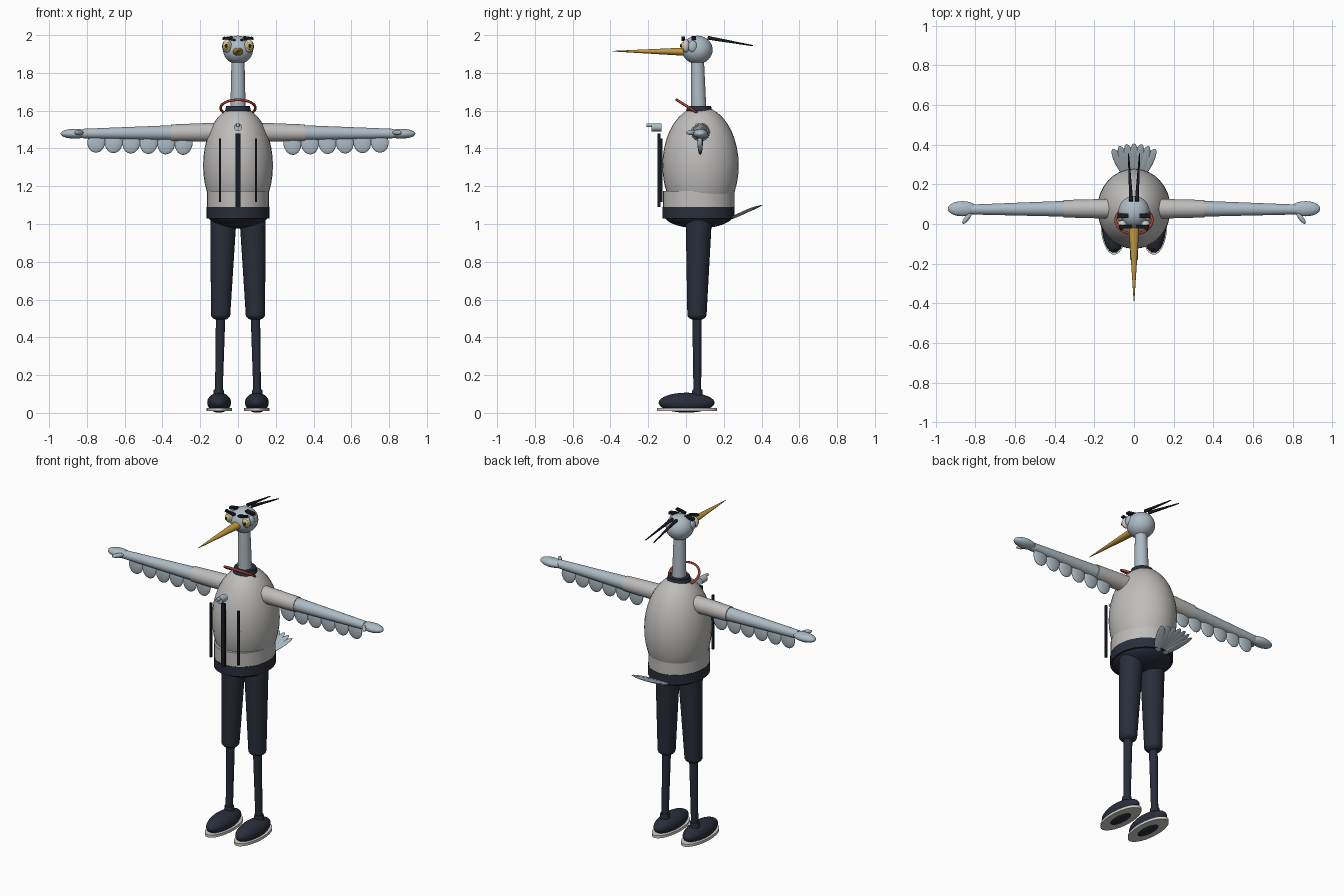
import bpy
from math import radians, sin, cos
from mathutils import Vector


def mat(name, r, g, b):
    m = bpy.data.materials.new(name)
    m.diffuse_color = (r, g, b, 1)
    return m


NAVY = mat("navy", 0.022, 0.027, 0.042)
BLACK = mat("black", 0.010, 0.011, 0.016)
PLUME = mat("plume_grey", 0.42, 0.50, 0.56)
CLOTH = mat("cloth", 0.52, 0.51, 0.50)
BEAK = mat("beak", 0.55, 0.32, 0.05)
YELLOW = mat("eye_yellow", 0.75, 0.55, 0.10)
RED = mat("red_cord", 0.40, 0.05, 0.03)
SOLE = mat("sole_grey", 0.62, 0.61, 0.59)


def finish(name, m):
    o = bpy.context.object
    o.name = name
    o.data.materials.append(m)
    bpy.ops.object.shade_smooth_by_angle(angle=radians(40))
    return o


def ball(name, loc, size, m, rot=(0, 0, 0)):
    bpy.ops.mesh.primitive_uv_sphere_add(segments=32, ring_count=20, location=loc, rotation=rot)
    bpy.context.object.scale = size
    return finish(name, m)


def tube(name, a, b, r1, r2, m, sy=1.0):
    a, b = Vector(a), Vector(b)
    bpy.ops.mesh.primitive_cone_add(vertices=32, radius1=r1, radius2=r2,
                                    depth=(b - a).length, location=(a + b) / 2)
    o = bpy.context.object
    o.rotation_euler = (b - a).to_track_quat('Z', 'Y').to_euler()
    o.scale = (1, sy, 1)
    return finish(name, m)


def box(name, loc, size, m, rot=(0, 0, 0)):
    bpy.ops.mesh.primitive_cube_add(size=1, location=loc, rotation=rot)
    bpy.context.object.scale = size
    return finish(name, m)


def ring(name, loc, R, r, m, scale=(1, 1, 1), rot=(0, 0, 0)):
    bpy.ops.mesh.primitive_torus_add(major_radius=R, minor_radius=r, major_segments=48,
                                     minor_segments=12, location=loc, rotation=rot)
    bpy.context.object.scale = scale
    return finish(name, m)


# Torso, jacket hem and hips
ball("jacket_body", (0, 0.077, 1.31), (0.185, 0.202, 0.312), CLOTH)
tube("jacket_hem", (0, 0.067, 1.08), (0, 0.067, 1.175), 0.164, 0.164, CLOTH, 1.15)
tube("waistband", (0, 0.067, 1.03), (0, 0.067, 1.09), 0.166, 0.166, NAVY, 1.15)
ball("hips", (0, 0.067, 1.05), (0.16, 0.185, 0.073), NAVY)

# Jacket strips, whistle and cord
box("zip_strip", (0, -0.143, 1.285), (0.024, 0.014, 0.39), BLACK)
for s in (-1, 1):
    box("side_strip", (s * 0.095, -0.130, 1.285), (0.012, 0.012, 0.335), BLACK)
tube("whistle_body", (0, -0.182, 1.512), (0, -0.13, 1.512), 0.021, 0.021, PLUME)
tube("whistle_mouthpiece", (0, -0.21, 1.523), (0, -0.175, 1.523), 0.009, 0.010, PLUME)
ring("neck_cord", (0, 0.018, 1.615), 0.092, 0.007, RED, (1, 0.87, 1), (radians(-32), 0, 0))

# Neck and collar
tube("collar", (0, 0.07, 1.595), (0, 0.07, 1.625), 0.070, 0.062, NAVY)
tube("neck", (0, 0.068, 1.58), (0, 0.06, 1.89), 0.041, 0.034, PLUME)

# Head and beak
ball("head", (0, 0.06, 1.922), (0.079, 0.081, 0.075), PLUME)
tube("beak", (0, 0.01, 1.912), (0, -0.388, 1.915), 0.028, 0.002, BEAK, 0.8)

for s in (-1, 1):
    # Eyes, brows, crown marks and crest
    ball("cheek_patch", (s * 0.068, 0.035, 1.94), (0.016, 0.024, 0.031), PLUME)
    ball("eye_rim", (s * 0.058, 0.0, 1.943), (0.024, 0.020, 0.034), SOLE)
    ball("iris", (s * 0.061, -0.010, 1.943), (0.018, 0.018, 0.022), YELLOW)
    ball("pupil", (s * 0.063, -0.026, 1.943), (0.008, 0.006, 0.010), BLACK)
    box("brow", (s * 0.044, -0.014, 1.980), (0.062, 0.018, 0.012), BLACK, (0, radians(-s * 12), 0))
    box("crown_mark", (s * 0.055, 0.042, 1.985), (0.055, 0.024, 0.014), BLACK, (0, radians(s * 8), 0))
    tube("crest_plume", (s * 0.014, 0.115, 1.986), (s * 0.028, 0.355, 1.944), 0.010, 0.003, BLACK)

    # Arm and hand
    tube("sleeve", (s * 0.12, 0.077, 1.486), (s * 0.355, 0.077, 1.483), 0.050, 0.044, CLOTH)
    tube("forearm", (s * 0.34, 0.077, 1.483), (s * 0.82, 0.073, 1.479), 0.040, 0.025, PLUME)
    ball("hand", (s * 0.865, 0.077, 1.478), (0.074, 0.038, 0.026), PLUME)
    ball("thumb", (s * 0.842, 0.03, 1.484), (0.036, 0.012, 0.013), PLUME, (0, 0, radians(-s * 52)))

    # Hanging wing feathers
    for i in range(6):
        t = i / 5
        ball("wing_feather", (s * (0.287 + 0.463 * t), 0.075, 1.428 + 0.006 * t),
             (0.047, 0.014, 0.062 - 0.006 * t), PLUME, (0, radians(-s * 8), 0))

    # Trouser leg and shin
    tube("trouser_leg", (s * 0.092, 0.058, 0.52), (s * 0.077, 0.068, 1.05), 0.051, 0.070, NAVY)
    ball("trouser_cuff", (s * 0.092, 0.058, 0.52), (0.051, 0.051, 0.030), NAVY)
    tube("shin", (s * 0.102, 0.060, 0.08), (s * 0.092, 0.058, 0.52), 0.020, 0.025, NAVY)
    tube("ankle_cuff", (s * 0.102, 0.060, 0.085), (s * 0.102, 0.060, 0.125), 0.030, 0.026, NAVY)

    # Shoe and sole
    ball("shoe", (s * 0.1, 0.003, 0.054), (0.063, 0.148, 0.053), NAVY)
    tube("sole", (s * 0.1, 0.005, 0.010), (s * 0.1, 0.005, 0.026), 0.068, 0.068, SOLE, 2.35)

# Tail fan
for i in range(-3, 4):
    a = radians(i * 10)
    d = 0.125
    ball("tail_feather", (sin(a) * d, 0.19 + cos(a) * d, 1.012 + 0.42 * cos(a) * d),
         (0.026, 0.098, 0.007), PLUME, (radians(22), 0, -a))
